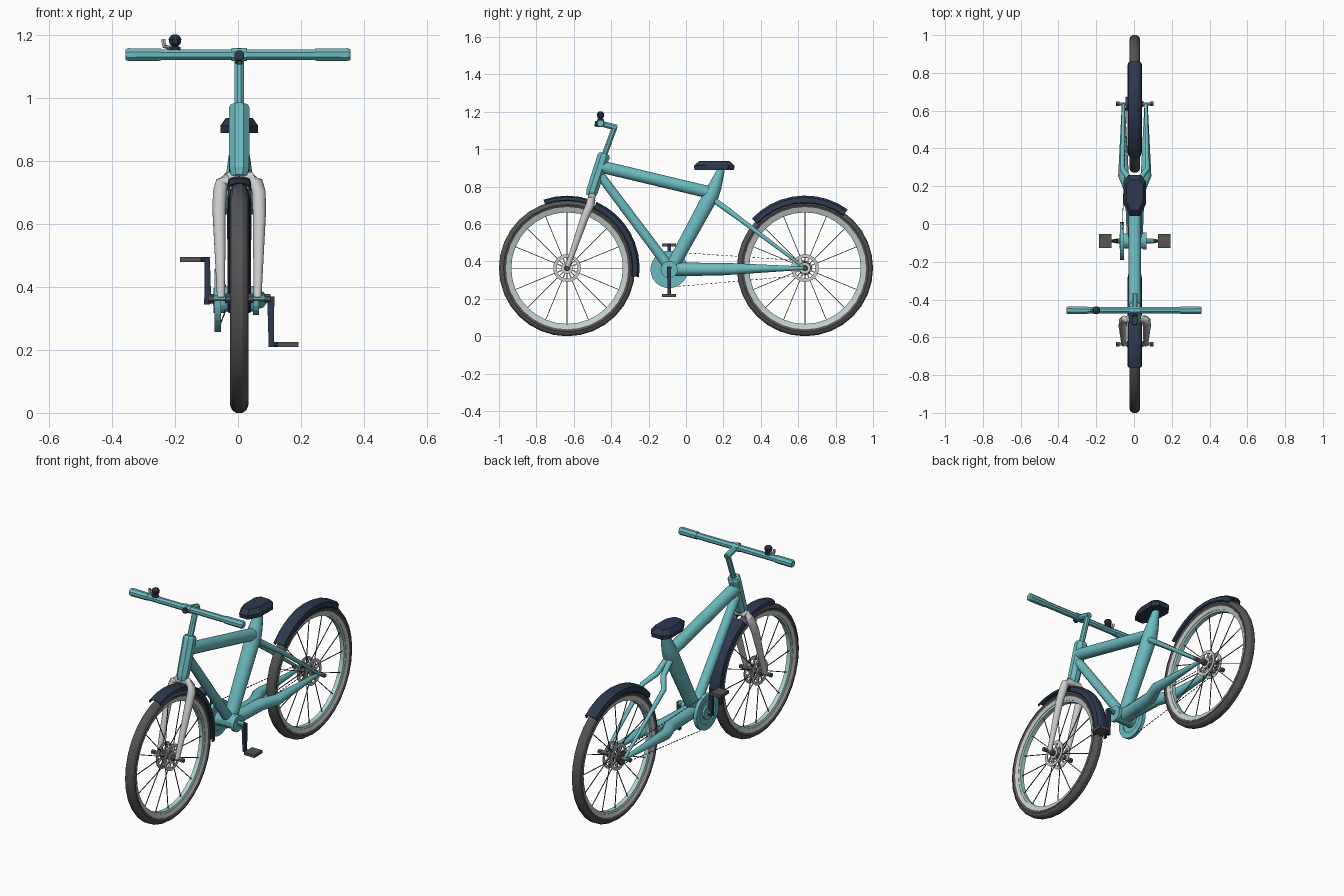
import bpy, bmesh
from math import sin, cos, pi, radians, tau
from mathutils import Vector

if "Cube" in bpy.data.objects:
    bpy.data.objects.remove(bpy.data.objects["Cube"])


def material(name, rgb):
    m = bpy.data.materials.new(name)
    m.diffuse_color = (*rgb, 1)
    m.use_nodes = True
    m.node_tree.nodes["Principled BSDF"].inputs["Base Color"].default_value = m.diffuse_color
    return m


TEAL = material("teal", (0.15, 0.5, 0.53))
PALE = material("pale_teal", (0.42, 0.66, 0.64))
NAVY = material("navy", (0.025, 0.04, 0.075))
DARK = material("dark_grey", (0.09, 0.09, 0.09))
LIGHT = material("light_grey", (0.6, 0.6, 0.59))
CX = 0.004  # the body sits slightly to the right of the handlebar centre


def finish(name, bm, mat, smooth=0, dx=CX):
    bmesh.ops.recalc_face_normals(bm, faces=bm.faces)
    me = bpy.data.meshes.new(name)
    bm.to_mesh(me)
    bm.free()
    me.materials.append(mat)
    ob = bpy.data.objects.new(name, me)
    ob.location.x = dx
    bpy.context.collection.objects.link(ob)
    if smooth:
        bpy.ops.object.select_all(action='DESELECT')
        ob.select_set(True)
        bpy.context.view_layer.objects.active = ob
        bpy.ops.object.shade_smooth_by_angle(angle=radians(smooth))
    return ob


def skin(bm, rings, loop=False):
    """Bridge rings of points with quads, capping the ends of an open run."""
    vs = [[bm.verts.new(p) for p in r] for r in rings]
    n = len(vs[0])
    for i in range(len(vs) if loop else len(vs) - 1):
        a, b = vs[i], vs[(i + 1) % len(vs)]
        for j in range(n):
            k = (j + 1) % n
            bm.faces.new((a[j], a[k], b[k], b[j]))
    if not loop:
        bm.faces.new(vs[0])
        bm.faces.new(vs[-1])


def tubes(name, paths, radii, mat, sides=8, smooth=0, dx=CX):
    """One object holding a tapered tube along every path."""
    bm = bmesh.new()
    for path in paths:
        pts = [Vector(p) for p in path]
        rs = radii if isinstance(radii, (list, tuple)) else [radii] * len(pts)
        rings = []
        for i, p in enumerate(pts):
            d0 = (p - pts[i - 1]).normalized() if i else Vector()
            d1 = (pts[i + 1] - p).normalized() if i < len(pts) - 1 else Vector()
            t = (d0 + d1).normalized()
            ref = Vector((0, 1, 0)) if abs(t.x) > 0.85 else Vector((1, 0, 0))
            u = (ref - t * ref.dot(t)).normalized()
            v = t.cross(u)
            rings.append([p + rs[i] * (u * cos(a) + v * sin(a))
                          for a in [(j + 0.5) * tau / sides for j in range(sides)]])
        skin(bm, rings)
    return finish(name, bm, mat, smooth, dx)


def lathe(name, profile, y, z, mat, a0=0, a1=360, steps=32, smooth=0):
    """Revolve a closed (radius, x) profile about an x-axis line at y, z."""
    full = a1 - a0 == 360
    bm = bmesh.new()
    rings = []
    for i in range(steps if full else steps + 1):
        a = radians(a0 + (a1 - a0) * i / steps)
        rings.append([(x, y + r * cos(a), z + r * sin(a)) for r, x in profile])
    skin(bm, rings, full)
    return finish(name, bm, mat, smooth)


def washer(name, r0, r1, x0, x1, y, z, mat, steps=24):
    return lathe(name, [(r0, x0), (r1, x0), (r1, x1), (r0, x1)], y, z, mat, steps=steps)


def both(path):
    return [path, [(-x, y, z) for x, y, z in path]]


def sym(half):
    return half + [(r, -x) for r, x in reversed(half)]


# Wheels
WZ = 0.364
for tag, wy in (("front", -0.636), ("rear", 0.636)):
    lathe(tag + "_tyre", sym([(0.322, 0.02), (0.34, 0.029), (0.355, 0.023), (0.364, 0.01)]), wy, WZ, DARK, smooth=20)
    lathe(tag + "_rim", sym([(0.308, 0.018), (0.327, 0.0245)]), wy, WZ, LIGHT, smooth=20)
    lathe(tag + "_inner_rim", sym([(0.298, 0.012), (0.31, 0.0165)]), wy, WZ, PALE, smooth=20)
    spokes, arms = [], []
    for i in range(16):
        c, s = cos(i * tau / 16), sin(i * tau / 16)
        side = 0.02 if i % 2 else -0.02
        spokes.append([(side, wy + 0.02 * c, WZ + 0.02 * s), (0, wy + 0.302 * c, WZ + 0.302 * s)])
    tubes(tag + "_spokes", spokes, 0.0025, DARK, 4)
    for x in (-0.024, 0.024):
        washer(tag + "_hub_ring", 0.056, 0.074, x - 0.002, x + 0.002, wy, WZ, LIGHT)
        washer(tag + "_hub_flange", 0.01, 0.03, x - 0.003, x + 0.003, wy, WZ, LIGHT, 16)
        for i in range(8):
            c, s = cos((i + 0.5) * tau / 8), sin((i + 0.5) * tau / 8)
            arms.append([(x, wy + 0.026 * c, WZ + 0.026 * s), (x, wy + 0.06 * c, WZ + 0.06 * s)])
    tubes(tag + "_hub_arms", arms, 0.005, LIGHT, 4)
    tubes(tag + "_hub", [[(-0.045, wy, WZ), (0.045, wy, WZ)]], 0.017, DARK)
    tubes(tag + "_axle", [[(-0.095, wy, WZ), (0.095, wy, WZ)]], 0.009, TEAL)
    tubes(tag + "_axle_nuts", both([(0.08, wy, WZ), (0.1, wy, WZ)]), 0.013, DARK, 6)

# Mudguards
GUARD = sym([(0.352, 0.038), (0.377, 0.033), (0.388, 0.014)])
GUARD += [(r - 0.005, x * 0.87) for r, x in reversed(GUARD)]
# the short front tip is shallower than the long guards
TIP = [(0.386 + (r - 0.386) * 0.65, x) for r, x in GUARD]
for name, prof, y, a0, a1 in (("front_mudguard_tip", TIP, -0.636, 70, 109),
                              ("front_mudguard_tail", GUARD, -0.636, -7, 66),
                              ("rear_mudguard", GUARD, 0.636, 54, 137)):
    lathe(name, prof, y, WZ, NAVY, a0, a1, steps=max(4, (a1 - a0) // 9))

# Frame
tubes("head_tube", [[(0, -0.51, 0.75), (0, -0.502, 0.775), (0, -0.44, 0.965), (0, -0.436, 0.977)]],
      [0.027, 0.034, 0.036, 0.029], TEAL)
tubes("top_tube", [[(0, -0.45, 0.906), (0, 0.15, 0.763)]], 0.034, TEAL, 12, 40)
tubes("down_tube", [[(0, -0.462, 0.865), (0, -0.09, 0.37)]], [0.025, 0.028], TEAL, 12, 40)
tubes("seat_tube", [[(0, -0.08, 0.36), (0, 0.135, 0.755), (0, 0.155, 0.80), (0, 0.193, 0.905)]],
      [0.036, 0.043, 0.037, 0.018], TEAL, 12, 40)
tubes("bottom_bracket", [[(-0.045, -0.09, 0.362), (0.045, -0.09, 0.362)]], 0.042, TEAL, 12)
tubes("chain_stays", both([(0.008, -0.07, 0.358), (0.02, 0.17, 0.358), (0.06, 0.26, 0.36), (0.06, 0.636, 0.364)]),
      [0.036, 0.034, 0.03, 0.009], TEAL, 10, 40)
tubes("seat_stays", both([(0.01, 0.14, 0.735), (0.022, 0.23, 0.67), (0.066, 0.29, 0.625), (0.06, 0.636, 0.364)]),
      [0.017, 0.016, 0.014, 0.008], TEAL, 8, 50)

# Fork
tubes("fork", both([(0, -0.503, 0.748), (0.035, -0.503, 0.745), (0.055, -0.506, 0.73), (0.062, -0.513, 0.7),
                    (0.064, -0.54, 0.64), (0.058, -0.636, 0.364)]),
      [0.02, 0.021, 0.022, 0.023, 0.022, 0.013], LIGHT, 10, 50)

# Handlebar and stem
BY, BZ = -0.457, 1.138
tubes("stem_post", [[(0, -0.44, 0.96), (0, -0.38, 1.122)]], 0.016, TEAL)
tubes("stem_arm", [[(0, -0.37, 1.115), (0, -0.475, 1.142)]], 0.017, TEAL)
tubes("stem_bolt", [[(0, -0.47, 1.134), (0, -0.488, 1.136)]], 0.016, NAVY)
tubes("handlebar", [[(-0.3, BY, BZ), (0.3, BY, BZ)]], 0.018, TEAL, dx=0)
tubes("bar_clamp", [[(-0.025, BY, BZ), (0.025, BY, BZ)]], 0.022, TEAL)
tubes("grips", both([(0.245, BY, BZ), (0.35, BY, BZ), (0.357, BY, BZ)]), [0.021, 0.022, 0.018], TEAL, dx=0)

# Bell with lever
tubes("bell", [[(-0.2, BY, z) for z in (1.152, 1.162, 1.165, 1.172, 1.187, 1.197, 1.202)]],
      [0.02, 0.018, 0.01, 0.019, 0.022, 0.016, 0.007], NAVY, dx=0)
tubes("bell_lever", [[(-0.215, BY, 1.16), (-0.234, BY, 1.165), (-0.238, BY, 1.187)]], 0.008, LIGHT, 6, dx=0)

# Saddle from stacked outlines
OUTLINE = [(0.026, 0.042), (0.059, 0.105), (0.06, 0.225), (0.033, 0.26)]
OUTLINE += [(-x, y) for x, y in reversed(OUTLINE)]
bm = bmesh.new()
skin(bm, [[(x * s, 0.155 + (y - 0.155) * t, z) for x, y in OUTLINE]
          for s, t, z in ((1, 0.97, 0.889), (1, 1, 0.912), (0.72, 0.75, 0.936))])
finish("saddle", bm, NAVY)

# Chainring, boss and rear cog
CY, CZ = -0.09, 0.357
washer("chainring", 0.068, 0.1, -0.078, -0.058, CY, CZ, TEAL, 28)
washer("chainring_web", 0.01, 0.07, -0.071, -0.063, CY, CZ, TEAL)
washer("chainring_hub", 0.008, 0.04, -0.082, -0.045, CY, CZ, TEAL, 16)
washer("crank_boss", 0.008, 0.046, 0.044, 0.062, CY, CZ, TEAL, 16)
washer("rear_cog", 0.012, 0.036, -0.05, -0.036, 0.636, WZ, DARK, 16)

# Chain as spaced links around both sprockets
loop = [(-0.068, CY + 0.095 * cos(a), CZ + 0.095 * sin(a)) for a in [pi / 2 + pi * i / 14 for i in range(15)]]
loop += [(-0.043, 0.636 + 0.038 * cos(a), WZ + 0.038 * sin(a)) for a in [-pi / 2 + pi * i / 6 for i in range(7)]]
links = []
for i, p in enumerate(loop):
    a, b = Vector(p), Vector(loop[(i + 1) % len(loop)])
    n = max(1, round((b - a).length / 0.024))
    links += [[a.lerp(b, k / n), a.lerp(b, (k + 0.6) / n)] for k in range(n)]
tubes("chain", links, 0.0022, DARK, 4)

# Cranks and pedals: left up, right down
tubes("crank_axle", [[(-0.1, CY, 0.364), (0.1, CY, 0.364)]], 0.013, TEAL)
for tag, s, pz in (("left", -1, 0.487), ("right", 1, 0.217)):
    up = 0.012 if pz > CZ else -0.012
    tubes(tag + "_crank", [[(s * 0.1, CY, CZ - up), (s * 0.102, CY, pz + up * 0.6)]], [0.016, 0.012], NAVY, 4)
    tubes(tag + "_pedal_axle", [[(s * 0.095, CY, pz), (s * 0.13, CY, pz)]], 0.008, NAVY)
    bm = bmesh.new()
    skin(bm, [[(s * x, CY - 0.037, pz - 0.008), (s * x, CY + 0.037, pz - 0.008),
               (s * x, CY + 0.037, pz + 0.008), (s * x, CY - 0.037, pz + 0.008)] for x in (0.122, 0.188)])
    finish(tag + "_pedal", bm, DARK)
